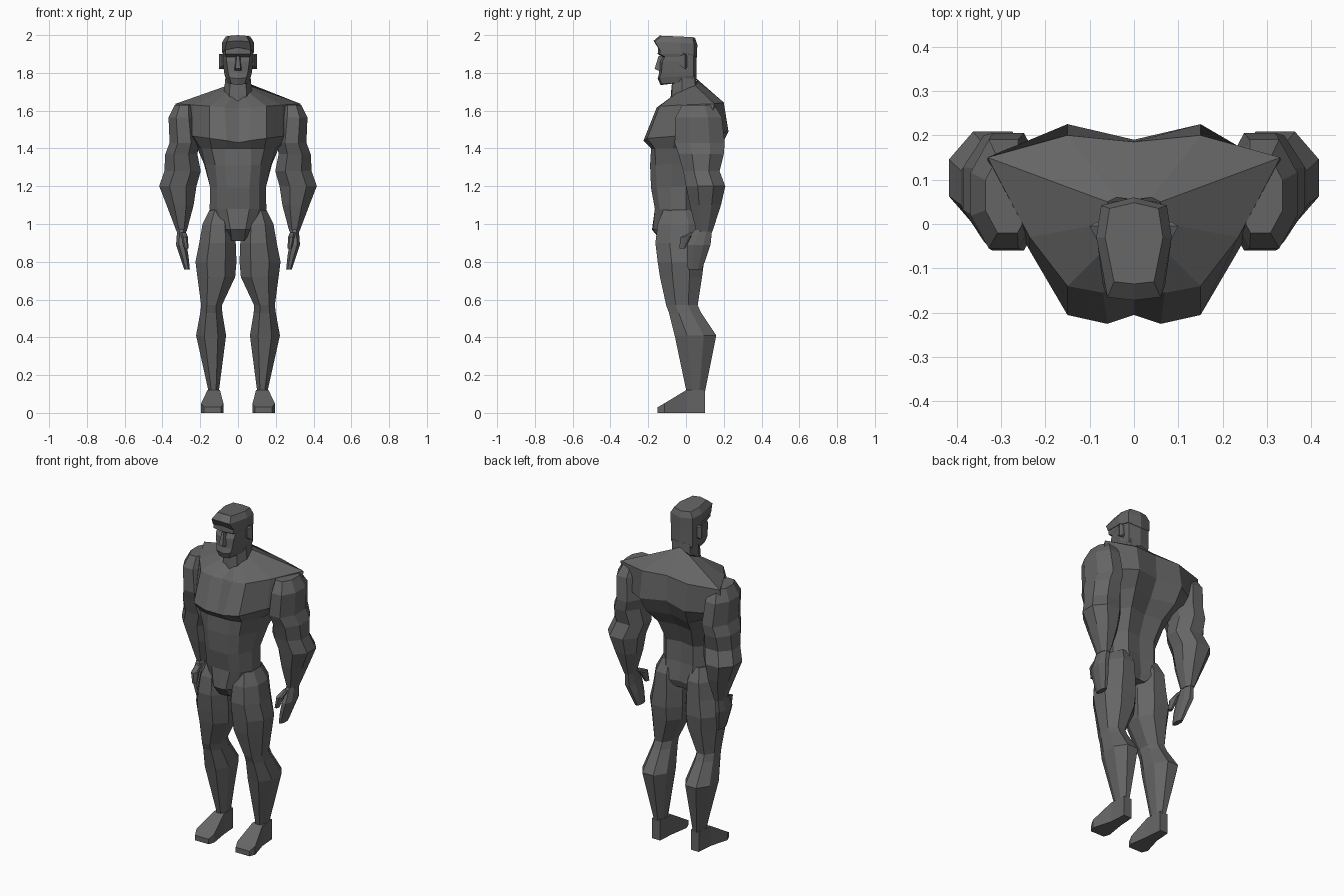
import bpy, bmesh

clay = bpy.data.materials.new("dark_grey")
clay.diffuse_color = (0.13, 0.13, 0.13, 1)


def loft(name, rings, mirror=False):
    """Skin a list of equal-length closed rings, cap both ends."""
    bm = bmesh.new()
    loops = [[bm.verts.new(p) for p in ring] for ring in rings]
    n = len(loops[0])
    for a, b in zip(loops, loops[1:]):
        for i in range(n):
            j = (i + 1) % n
            bm.faces.new((a[i], a[j], b[j], b[i]))
    bm.faces.new(loops[0][::-1])
    bm.faces.new(loops[-1])
    bmesh.ops.recalc_face_normals(bm, faces=bm.faces)
    mesh = bpy.data.meshes.new(name)
    bm.to_mesh(mesh)
    bm.free()
    mesh.materials.append(clay)
    obj = bpy.data.objects.new(name, mesh)
    bpy.context.collection.objects.link(obj)
    if mirror:
        obj.modifiers.new("mirror", 'MIRROR').use_axis[0] = True
    return obj


def body(name, sections):
    """Symmetric loft: each section is front z, back z, half outline front to back."""
    rings = []
    for zf, zb, half in sections:
        k = len(half) - 1
        pts = [(x, y, zf + (zb - zf) * i / k) for i, (x, y) in enumerate(half)]
        rings.append(pts + [(-x, y, z) for x, y, z in pts[-2:0:-1]])
    return loft(name, rings)


OCT = [(-1, -.4), (-.45, -1), (.45, -1), (1, -.4), (1, .4), (.45, 1), (-.45, 1), (-1, .4)]


def limb(name, sections):
    """Mirrored octagonal loft: each section is x range, y range, z."""
    return loft(name, [[((a + b) / 2 + u * (b - a) / 2, (c + d) / 2 + v * (d - c) / 2, z)
                        for u, v in OCT] for a, b, c, d, z in sections], True)


def slab(name, sections, mirror=True):
    """Box loft along y: each section is y, x range, z range."""
    return loft(name, [[(a, y, c), (b, y, c), (b, y, d), (a, y, d)]
                       for y, a, b, c, d in sections], mirror)


# Torso: crotch, hips, waist, ribs, chest, shoulders, neck base
body("torso", [
    (.91, .93, [(0, -.13), (.035, -.13), (.04, -.08), (.04, -.02), (.04, .03), (.03, .05), (0, .05)]),
    (.97, .97, [(0, -.18), (.04, -.175), (.08, -.13), (.13, -.06), (.13, .04), (.08, .08), (0, .06)]),
    (1.08, 1.08, [(0, -.165), (.06, -.165), (.11, -.14), (.15, -.08), (.15, 0), (.09, .06), (0, .05)]),
    (1.19, 1.2, [(0, -.185), (.06, -.185), (.11, -.155), (.148, -.08), (.148, 0), (.09, .06), (0, .045)]),
    (1.31, 1.32, [(0, -.19), (.07, -.19), (.12, -.16), (.175, -.07), (.18, .03), (.11, .11), (0, .09)]),
    (1.4, 1.4, [(0, -.185), (.07, -.185), (.14, -.165), (.195, -.07), (.215, .06), (.14, .18), (0, .14)]),
    (1.43, 1.5, [(0, -.205), (.06, -.225), (.15, -.205), (.235, -.06), (.33, .12), (.15, .225), (0, .19)]),
    (1.61, 1.65, [(0, -.14), (.07, -.155), (.15, -.14), (.235, -.03), (.33, .15), (.15, .2), (0, .185)]),
    (1.655, 1.77, [(0, -.075), (.03, -.075), (.06, -.05), (.075, 0), (.06, .05), (.04, .06), (0, .055)]),
])

# Neck
body("neck", [
    (1.6, 1.6, [(0, -.085), (.05, -.08), (.078, -.02), (.06, .06), (0, .07)]),
    (1.69, 1.69, [(0, -.08), (.045, -.075), (.075, -.02), (.06, .05), (0, .06)]),
    (1.79, 1.8, [(0, -.07), (.04, -.07), (.065, -.02), (.06, .045), (0, .055)]),
])

# Head with recessed eye line
back = [(.07, .04), (0, .055)]
body("head", [
    (1.735, 1.76, [(0, -.135), (.035, -.13), (.058, -.04), (.055, .03), (0, .045)]),
    (1.77, 1.79, [(0, -.15), (.045, -.14), (.068, -.04)] + back),
    (1.8, 1.81, [(0, -.142), (.052, -.13), (.074, -.03)] + back),
    (1.86, 1.86, [(0, -.14), (.06, -.125), (.08, -.03)] + back),
    (1.885, 1.885, [(0, -.125), (.062, -.112), (.08, -.03)] + back),
    (1.9, 1.9, [(0, -.15), (.066, -.138), (.08, -.03)] + back),
    (1.95, 1.95, [(0, -.145), (.066, -.135), (.08, -.03)] + back),
])

# Hair cap
body("hair", [
    (1.935, 1.88, [(0, -.15), (.07, -.138), (.084, -.03), (.074, .042), (0, .058)]),
    (1.97, 1.95, [(0, -.172), (.06, -.165), (.085, -.03), (.074, .042), (0, .06)]),
    (2.0, 1.985, [(0, -.135), (.045, -.13), (.065, -.03), (.055, .035), (0, .048)]),
])

# Nose wedge
loft("nose", [[(-w, -.12, z), (-w * .6, y, z), (w * .6, y, z), (w, -.12, z)]
              for w, y, z in [(.024, -.148, 1.812), (.022, -.166, 1.822), (.012, -.145, 1.89)]])

# Ears
slab("ears", [(-.035, .07, .084, 1.84, 1.89), (-.005, .07, .1, 1.82, 1.9), (.005, .07, .085, 1.83, 1.89)])

# Arms: shoulder, biceps, elbow, forearm, wrist
limb("arms", [
    (.235, .335, -.02, .15, 1.63),
    (.22, .368, -.055, .19, 1.565),
    (.205, .362, -.06, .205, 1.43),
    (.215, .385, -.04, .2, 1.37),
    (.197, .39, -.015, .178, 1.28),
    (.22, .417, 0, .208, 1.2),
    (.235, .378, .02, .185, 1.1),
    (.272, .325, .055, .14, .96),
])

# Hands and thumbs
limb("hands", [
    (.275, .322, .045, .138, .97),
    (.272, .328, .005, .13, .89),
    (.262, .308, .005, .11, .83),
    (.255, .285, .01, .085, .76),
])
limb("thumbs", [
    (.275, .305, .02, .075, .955),
    (.265, .3, -.03, .03, .93),
    (.262, .285, -.035, -.005, .87),
])

# Legs: hip, thigh, knee, calf, ankle
limb("legs", [
    (.05, .15, -.12, .05, 1.075),
    (.025, .188, -.15, .085, 1.0),
    (.012, .205, -.162, .09, .9),
    (.008, .225, -.15, .095, .8),
    (.015, .215, -.138, .085, .72),
    (.085, .195, -.105, .062, .57),
    (.083, .2, -.09, .08, .53),
    (.063, .222, -.06, .16, .41),
    (.102, .155, .003, .1, .11),
])

# Feet
slab("feet", [
    (.1, .102, .155, 0, .12),
    (.0, .095, .162, 0, .12),
    (-.115, .077, .195, 0, .05),
    (-.15, .09, .18, 0, .03),
])
